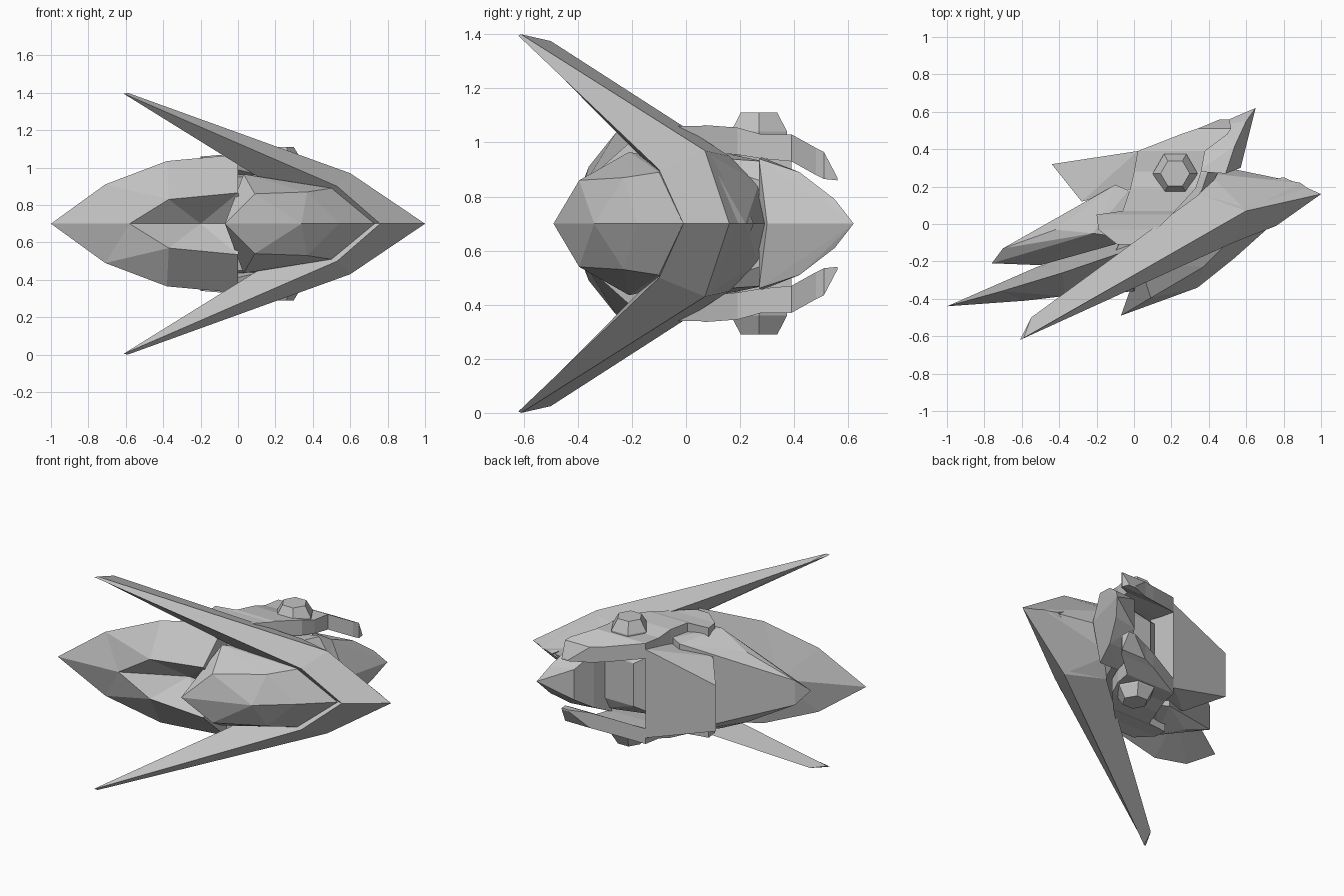
import bpy, bmesh, math

MID = 0.7  # height of the symmetry plane

cube = bpy.data.objects.get("Cube")
if cube:
    bpy.data.objects.remove(cube, do_unlink=True)

hull_grey = bpy.data.materials.new("hull_grey")
hull_grey.use_nodes = True
GREY = (0.55, 0.55, 0.55, 1.0)
hull_grey.diffuse_color = GREY
hull_grey.node_tree.nodes["Principled BSDF"].inputs["Base Color"].default_value = GREY


def finish(name, bm):
    """Clean the mesh, recalculate normals and link it as an object."""
    bmesh.ops.remove_doubles(bm, verts=bm.verts, dist=0.0005)
    bmesh.ops.recalc_face_normals(bm, faces=bm.faces)
    me = bpy.data.meshes.new(name)
    bm.to_mesh(me)
    bm.free()
    me.materials.append(hull_grey)
    ob = bpy.data.objects.new(name, me)
    bpy.context.collection.objects.link(ob)


def flip(p):
    return (p[0], p[1], 2 * MID - p[2])


def convex(name, pts):
    """Faceted shell around the points and their reflections."""
    bm = bmesh.new()
    for p in pts:
        bm.verts.new(p)
        if abs(p[2] - MID) > 0.001:
            bm.verts.new(flip(p))
    bmesh.ops.convex_hull(bm, input=bm.verts)
    loose = [v for v in bm.verts if not v.link_faces]
    bmesh.ops.delete(bm, geom=loose, context='VERTS')
    bmesh.ops.dissolve_limit(bm, angle_limit=0.02, verts=bm.verts, edges=bm.edges)
    finish(name, bm)


def mirrored(name, pts, faces):
    """Explicit half shell plus its reflection."""
    bm = bmesh.new()
    for side in (pts, [flip(p) for p in pts]):
        vs = [bm.verts.new(p) for p in side]
        for f in faces:
            bm.faces.new([vs[i] for i in f])
    finish(name, bm)


def loft(name, rings, caps):
    """Skin equal-length rings, with end caps on the listed rings."""
    n = len(rings[0])
    pts = [p for r in rings for p in r]
    faces = []
    for k in range(len(rings) - 1):
        for i in range(n):
            j = (i + 1) % n
            faces.append((k * n + i, k * n + j, (k + 1) * n + j, (k + 1) * n + i))
    for c in caps:
        faces.append(tuple(c * n + i for i in range(n)))
    mirrored(name, pts, faces)


# Swept wings: front edge, ridge, back edge, inner edge at tip, shoulder and root
loft("swept_wings", [
    [(-0.61, -0.62, 1.395), (-0.59, -0.61, 1.40), (-0.55, -0.50, 1.375), (-0.60, -0.605, 1.388)],
    [(0.53, -0.10, 0.90), (0.60, 0.07, 0.97), (0.35, 0.16, 0.95), (0.22, -0.10, 0.88)],
    [(0.76, -0.01, MID), (1.0, 0.16, MID), (0.80, 0.25, MID), (0.50, 0.10, MID)],
], [0])

# Rear flank of the wing root
convex("wing_root_fairing", [
    (0.60, 0.07, 0.965), (0.35, 0.16, 0.95), (0.97, 0.16, MID), (0.89, 0.22, MID),
    (0.74, 0.25, MID), (0.50, 0.30, MID), (0.40, 0.27, 0.85)])

# Outer pod with a notched intake in its front side
mirrored("outer_pod", [
    (-1.0, -0.44, MID),      # 0 tip
    (-0.71, -0.36, 0.91),    # 1-3 crest
    (-0.38, -0.26, 1.035),
    (0.0, -0.13, 1.07),
    (-0.58, -0.41, MID),     # 4 end of front ridge
    (-0.37, -0.385, 0.83),   # 5-6 intake lip
    (0.0, -0.36, 0.865),
    (-0.20, -0.22, MID),     # 7-8 intake floor
    (0.05, -0.25, MID),
    (-0.52, -0.23, MID),     # 9-10 back ridge
    (0.0, -0.05, MID),
], [(0, 4, 1), (4, 5, 1), (5, 2, 1), (5, 6, 3, 2), (4, 7, 5), (5, 7, 6),
    (7, 8, 6), (6, 8, 10, 3), (0, 1, 9), (1, 2, 9), (2, 3, 10, 9)])

# Inner pod behind the outer one
convex("inner_pod", [
    (-0.76, -0.21, MID), (-0.70, -0.13, 0.78), (-0.42, -0.03, 0.93),
    (-0.22, -0.05, 1.03), (-0.10, 0.21, 0.99), (-0.03, 0.18, 1.0),
    (0.0, -0.08, 1.0), (-0.50, -0.22, 0.74), (-0.10, 0.2, MID)])

# Front pod
convex("front_pod", [
    (-0.07, -0.49, MID), (0.09, -0.395, 0.86), (0.34, -0.34, MID), (0.37, -0.23, 0.87),
    (0.54, -0.18, MID), (0.50, -0.10, 0.89), (0.73, -0.01, MID), (0.03, -0.21, 0.965),
    (0.30, 0.0, 0.92)])

# Central body joining the pods
convex("central_body", [
    (-0.10, -0.15, 0.95), (0.30, 0.0, 0.95), (0.40, 0.29, 0.93),
    (0.48, 0.33, 0.84), (0.15, 0.33, 0.84), (0.05, 0.25, 0.90), (0.0, 0.05, 0.98)])

# Flat-sided rear fin
convex("rear_fin", [
    (-0.44, 0.32, 0.85), (0.02, 0.39, 0.99), (0.04, 0.20, 0.97), (-0.28, 0.12, 0.92)])

# Tail spike, its shoulder running under the armour plates
convex("tail_spike", [
    (0.65, 0.62, MID), (0.60, 0.55, 0.79), (0.54, 0.42, 0.89), (0.49, 0.27, 0.94),
    (0.34, 0.28, 0.945), (0.57, 0.30, MID), (0.56, 0.40, MID), (0.38, 0.41, 0.88),
    (0.44, 0.53, 0.80)])

# Armour plates above and below: y, left x, right x, top z, thickness
ROWS = [
    (-0.11, -0.09, 0.00, 1.068, 0.08), (-0.03, -0.19, 0.12, 1.060, 0.10),
    (0.05, -0.20, 0.20, 1.060, 0.10), (0.07, -0.06, 0.22, 1.064, 0.10),
    (0.19, -0.02, 0.33, 1.055, 0.10), (0.28, 0.00, 0.36, 1.030, 0.09),
    (0.39, 0.02, 0.38, 1.030, 0.10), (0.48, 0.25, 0.50, 0.980, 0.10),
    (0.51, 0.34, 0.52, 0.965, 0.10), (0.56, 0.46, 0.51, 0.870, 0.01)]
loft("armour_plates", [
    [(xl, y, z), (xr, y, z), (xr, y, z - t), (xl, y, z - t)]
    for y, xl, xr, z, t in ROWS], [0, len(ROWS) - 1])

# Hexagonal turrets on both plates
loft("hex_turrets", [
    [(0.22 + r * math.cos(i * math.pi / 3), 0.27 + r * math.sin(i * math.pi / 3), z)
     for i in range(6)]
    for r, z in ((0.12, 0.98), (0.12, 1.04), (0.078, 1.11))], [0, 2])
